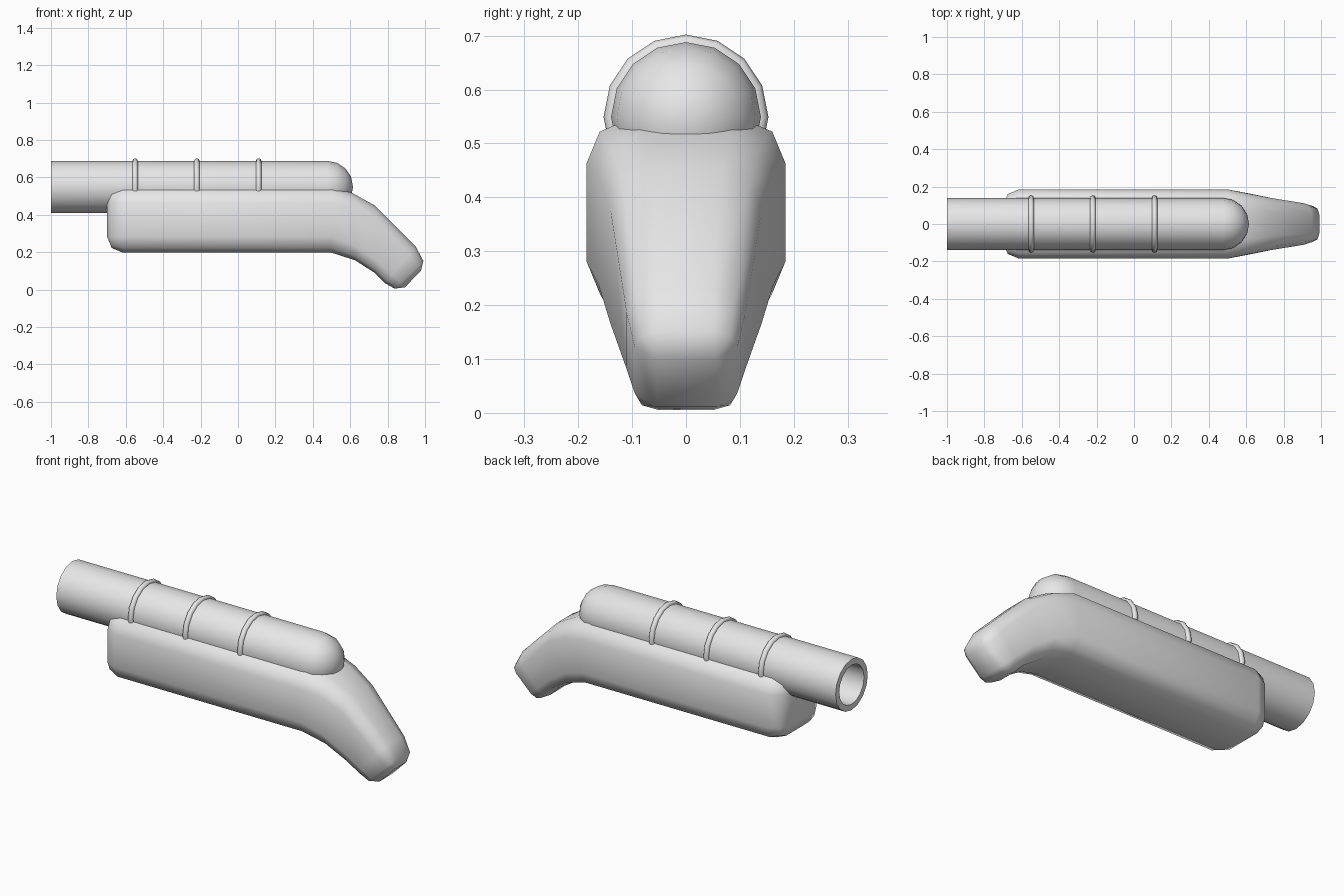
import bpy, bmesh, math

cube = bpy.data.objects.get("Cube")
if cube:
    bpy.data.objects.remove(cube, do_unlink=True)

grey = bpy.data.materials.new("light grey")
grey.use_nodes = True
COLOUR = (0.8, 0.8, 0.8, 1)
grey.diffuse_color = COLOUR
grey.node_tree.nodes["Principled BSDF"].inputs["Base Color"].default_value = COLOUR


def finish(ob, angle):
    ob.data.materials.append(grey)
    bpy.ops.object.select_all(action='DESELECT')
    ob.select_set(True)
    bpy.context.view_layer.objects.active = ob
    bpy.ops.object.shade_smooth_by_angle(angle=math.radians(angle))


def loft(name, rings, angle):
    """Skin a row of equal-length point rings and cap both ends."""
    bm = bmesh.new()
    rows = [[bm.verts.new(p) for p in ring] for ring in rings]
    n = len(rows[0])
    for a, b in zip(rows, rows[1:]):
        for i in range(n):
            j = (i + 1) % n
            bm.faces.new((a[i], a[j], b[j], b[i]))
    bm.faces.new(rows[0])
    bm.faces.new(rows[-1])
    bmesh.ops.remove_doubles(bm, verts=bm.verts, dist=0.002)
    bmesh.ops.recalc_face_normals(bm, faces=bm.faces)
    me = bpy.data.meshes.new(name)
    bm.to_mesh(me)
    bm.free()
    ob = bpy.data.objects.new(name, me)
    bpy.context.collection.objects.link(ob)
    finish(ob, angle)


# Barrel: hollow tube, open at -x, with a domed closed end
AXIS_Z, SIDES, R, BORE, DOME_X = 0.549, 16, 0.139, 0.107, 0.476


def circle(x, r):
    return [(x, r * math.sin(2 * math.pi * i / SIDES),
             AXIS_Z + r * math.cos(2 * math.pi * i / SIDES)) for i in range(SIDES)]


def dome(r):
    steps = [math.radians(22.5 * k) for k in range(5)]
    return [(DOME_X + r * math.sin(t), max(r * math.cos(t), 0.0001)) for t in steps]


profile = dome(BORE)[::-1] + [(-1, BORE), (-1, R)] + dome(R)
loft("barrel", [circle(x, r) for x, r in profile], 40)

# Three raised bands around the barrel
for i, x in enumerate((-0.55, -0.22, 0.11)):
    bpy.ops.mesh.primitive_torus_add(
        major_segments=SIDES, minor_segments=8, major_radius=0.138,
        minor_radius=0.015, location=(x, 0, AXIS_Z), rotation=(0, math.pi / 2, 0))
    band = bpy.context.object
    band.name = f"barrel_band_{i + 1}"
    finish(band, 60)


# Stock: rounded-rectangle sections swept down into the bent grip
def section(top, bottom, half, r):
    (tx, tz), (bx, bz) = top, bottom
    length = math.hypot(tx - bx, tz - bz)
    pts = []
    for q, (sy, sv) in enumerate(((1, 1), (-1, 1), (-1, -1), (1, -1))):
        for k in range(3):
            a = math.radians(90 * q + 45 * k)
            y = sy * (half - r) + r * math.cos(a)
            v = length / 2 + sv * (length / 2 - r) + r * math.sin(a)
            f = v / length
            pts.append((bx + (tx - bx) * f, y, bz + (tz - bz) * f))
    return pts


sections = [
    ((-0.70, 0.462), (-0.70, 0.282), 0.10, 0.0005),
    ((-0.675, 0.522), (-0.675, 0.222), 0.16, 0.06),
    ((-0.615, 0.547), (-0.615, 0.197), 0.185, 0.085),
    ((0.50, 0.547), (0.50, 0.197), 0.185, 0.085),
    ((0.61, 0.517), (0.625, 0.157), 0.162, 0.08),
    ((0.73, 0.450), (0.73, 0.09), 0.14, 0.075),
    ((0.95, 0.230), (0.785, 0.035), 0.11, 0.06),
    ((0.991, 0.153), (0.837, 0.005), 0.095, 0.045),
    ((0.978, 0.100), (0.892, 0.012), 0.055, 0.0005),
]
loft("stock", [section(*s) for s in sections], 60)
